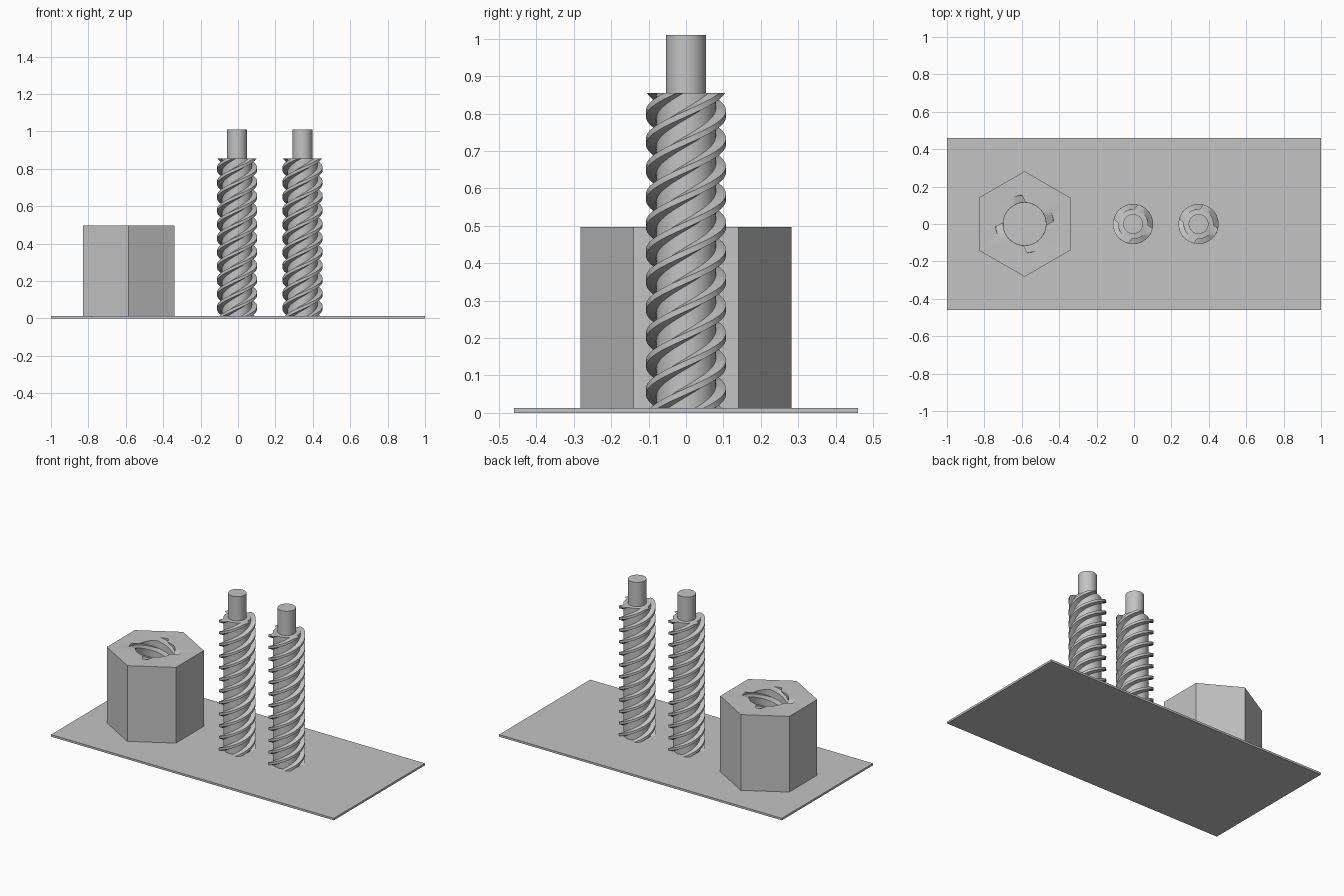
import bpy, bmesh
from math import cos, sin, pi, radians

cube = bpy.data.objects.get("Cube")
if cube:
    bpy.data.objects.remove(cube, do_unlink=True)

GREY = (0.55, 0.55, 0.55, 1.0)
metal = bpy.data.materials.new("plain grey")
metal.use_nodes = True
metal.diffuse_color = GREY
metal.node_tree.nodes["Principled BSDF"].inputs["Base Color"].default_value = GREY

STARTS = 4
LEAD = 0.297
PLATE_TOP = 0.013


def finish(bm, name, location):
    """Turn a bmesh into a named, shaded object."""
    bmesh.ops.recalc_face_normals(bm, faces=bm.faces)
    mesh = bpy.data.meshes.new(name)
    bm.to_mesh(mesh)
    bm.free()
    mesh.materials.append(metal)
    obj = bpy.data.objects.new(name, mesh)
    obj.location = location
    bpy.context.collection.objects.link(obj)
    bpy.ops.object.select_all(action='DESELECT')
    obj.select_set(True)
    bpy.context.view_layer.objects.active = obj
    bpy.ops.object.shade_smooth_by_angle(angle=radians(30))
    return obj


def thread_section(root, crest, root_half, crest_half):
    """Polar outline (angle, radius) of a multi-start trapezoid thread."""
    outline = []
    step = 360 / STARTS
    for k in range(STARTS):
        mid = k * step
        outline += [(mid - root_half, root), (mid - crest_half, crest),
                    (mid, crest), (mid + crest_half, crest)]
        gap = step - 2 * root_half
        outline += [(mid + root_half + gap * i / 6, root) for i in range(6)]
    return [(radians(a), r) for a, r in outline]


def ring(bm, outline, z, turn=0.0):
    return [bm.verts.new((r * cos(a + turn), r * sin(a + turn), z)) for a, r in outline]


def circle(radius, sides, start=0.0):
    return [(start + 2 * pi * i / sides, radius) for i in range(sides)]


def skin(bm, lower, upper):
    n = len(lower)
    for i in range(n):
        j = (i + 1) % n
        bm.faces.new((lower[i], lower[j], upper[j], upper[i]))


def twisted_wall(bm, outline, bottom, top, zero):
    """Sweep an outline up a right-handed helix; return the end rings."""
    layers = int((top - bottom) / LEAD * 48)
    rings = []
    for i in range(layers + 1):
        z = bottom + (top - bottom) * i / layers
        rings.append(ring(bm, outline, z, 2 * pi * (z - zero) / LEAD))
    for lower, upper in zip(rings, rings[1:]):
        skin(bm, lower, upper)
    return rings[0], rings[-1]


def cap_with_hole(bm, outer, inner):
    edges = set()
    for loop in (outer, inner):
        for a, b in zip(loop, loop[1:] + loop[:1]):
            edges.add(bm.edges.get((a, b)))
    bmesh.ops.triangle_fill(bm, use_beauty=True, edges=list(edges))


# Base plate
bm = bmesh.new()
bmesh.ops.create_cube(bm, size=1)
bmesh.ops.scale(bm, vec=(2, 0.92, PLATE_TOP), verts=bm.verts)
finish(bm, "base_plate", (0, 0, PLATE_TOP / 2))

# Threaded rods, each with a plain pin on top
rod_section = thread_section(0.08, 0.107, 18, 10)
for side, x in (("right", -0.005), ("left", 0.345)):
    bm = bmesh.new()
    low, high = twisted_wall(bm, rod_section, PLATE_TOP, 0.855, 0.80)
    bm.faces.new(low)
    bm.faces.new(high)
    finish(bm, side + "_threaded_rod", (x, 0, 0))

    bm = bmesh.new()
    low = ring(bm, circle(0.053, 48), 0.85)
    high = ring(bm, circle(0.053, 48), 1.01)
    skin(bm, low, high)
    bm.faces.new(low)
    bm.faces.new(high)
    finish(bm, side + "_pin", (x, 0, 0))

# Tall hexagonal nut with a matching threaded bore
bm = bmesh.new()
NUT_TOP = 0.497
hexagon = circle(0.282, 6, pi / 6)
outer_low = ring(bm, hexagon, PLATE_TOP)
outer_high = ring(bm, hexagon, NUT_TOP)
skin(bm, outer_low, outer_high)
bore = thread_section(0.115, 0.156, 17, 9)
inner_low, inner_high = twisted_wall(bm, bore, PLATE_TOP, NUT_TOP, 0.485)
cap_with_hole(bm, outer_high, inner_high)
cap_with_hole(bm, outer_low, inner_low)
finish(bm, "hex_nut", (-0.585, 0, 0))
